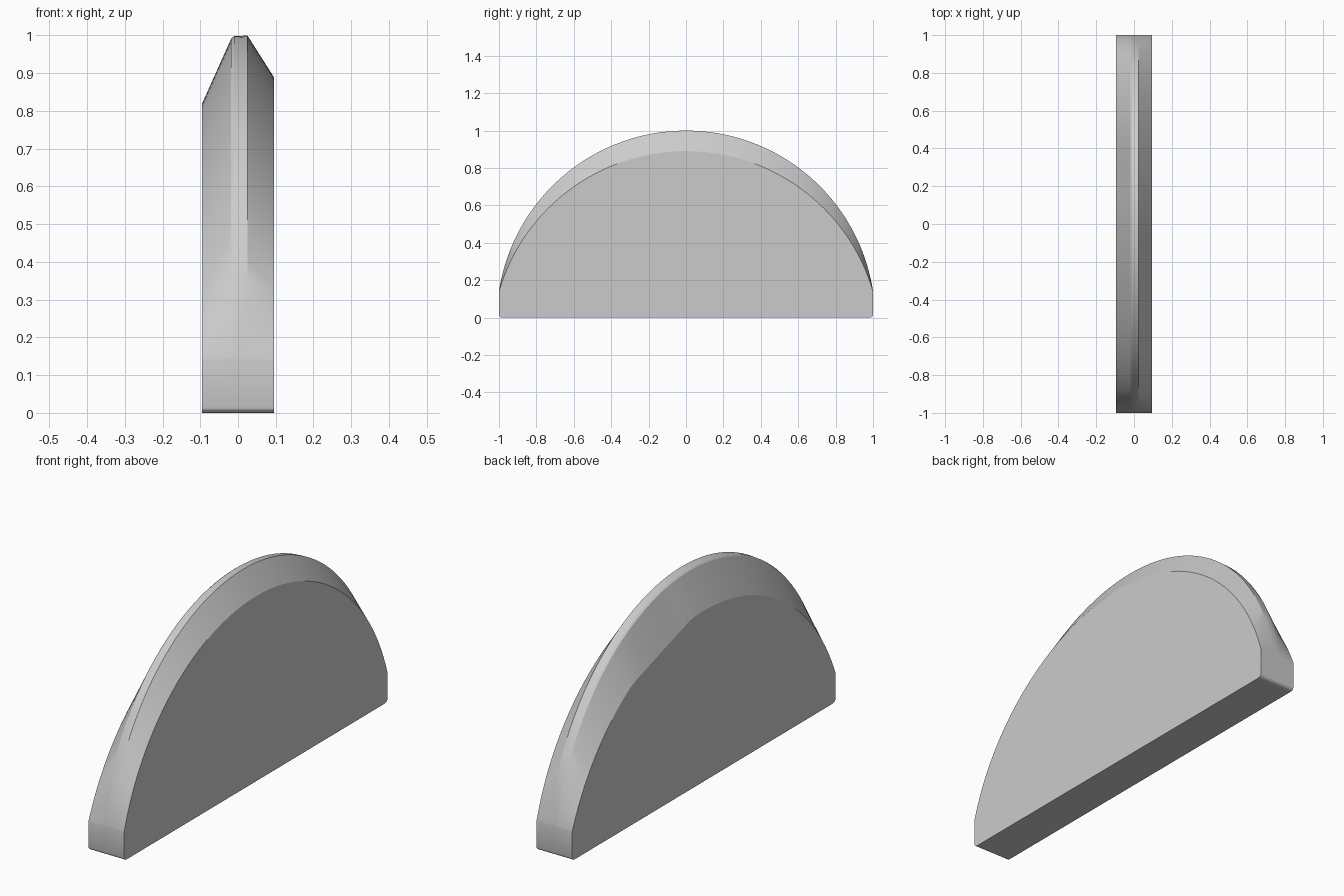
import bpy, bmesh, math

cube = bpy.data.objects.get("Cube")
if cube:
    bpy.data.objects.remove(cube, do_unlink=True)

SHOULDER = 0.14      # height of the vertical end walls
SEGMENTS = 64
CORNER = 0.018       # rounding of the lower end corners


def arc_height(y, crown):
    """Height of the circular arc from the shoulders up to the crown."""
    rise = crown - SHOULDER
    radius = (1 + rise * rise) / (2 * rise)
    return crown - radius + math.sqrt(radius * radius - y * y)


def profile(x, crown, flat=None):
    """Closed half-disc outline in the plane at x."""
    pts = []
    for side in (-1, 1):
        corner = []
        for i in range(4):
            a = math.pi / 2 * i / 3
            corner.append((x, side * (1 - CORNER + CORNER * math.sin(a)),
                           CORNER * (1 - math.cos(a))))
        if side < 0:
            pts += corner
        else:
            closing = corner[::-1]
    for i in range(SEGMENTS + 1):
        y = math.sin(math.pi * (i / SEGMENTS - 0.5))
        z = arc_height(y, crown)
        if flat and flat[0] < y < flat[1]:
            t = (y - flat[0]) / (flat[1] - flat[0])
            z = (1 - t) * arc_height(flat[0], crown) + t * arc_height(flat[1], crown)
        pts.append((x, y, z))
    return pts + closing


# Half disc with an uneven bevel on each side of a narrow crown strip
sections = [profile(-0.095, 0.82, flat=(0.1, 0.54)),
            profile(-0.018, 0.992),
            profile(-0.010, 0.998),
            profile(0.025, 1.0),
            profile(0.095, 0.89)]

bm = bmesh.new()
rings = [[bm.verts.new(p) for p in s] for s in sections]
count = len(rings[0])
for a, b in zip(rings, rings[1:]):
    for i in range(count - 1):
        bm.faces.new((a[i], a[i + 1], b[i + 1], b[i]))
bm.faces.new(rings[0])
bm.faces.new(rings[-1])
# One flat underside spanning the whole width
bm.faces.new([r[0] for r in rings] + [r[-1] for r in reversed(rings)])
bmesh.ops.recalc_face_normals(bm, faces=bm.faces)

mesh = bpy.data.meshes.new("half_disc")
bm.to_mesh(mesh)
bm.free()
body = bpy.data.objects.new("half_disc", mesh)
bpy.context.collection.objects.link(body)

# Plain grey material
grey = bpy.data.materials.new("light_grey")
grey.use_nodes = True
colour = (0.6, 0.6, 0.6, 1)
grey.diffuse_color = colour
grey.node_tree.nodes["Principled BSDF"].inputs["Base Color"].default_value = colour
mesh.materials.append(grey)

# Smooth along the arc, crisp at the bevels
bpy.ops.object.select_all(action='DESELECT')
body.select_set(True)
bpy.context.view_layer.objects.active = body
bpy.ops.object.shade_smooth_by_angle(angle=math.radians(20))
for face in mesh.polygons:
    if abs(face.normal.x) > 0.999 or face.normal.z < -0.999:
        face.use_smooth = False
